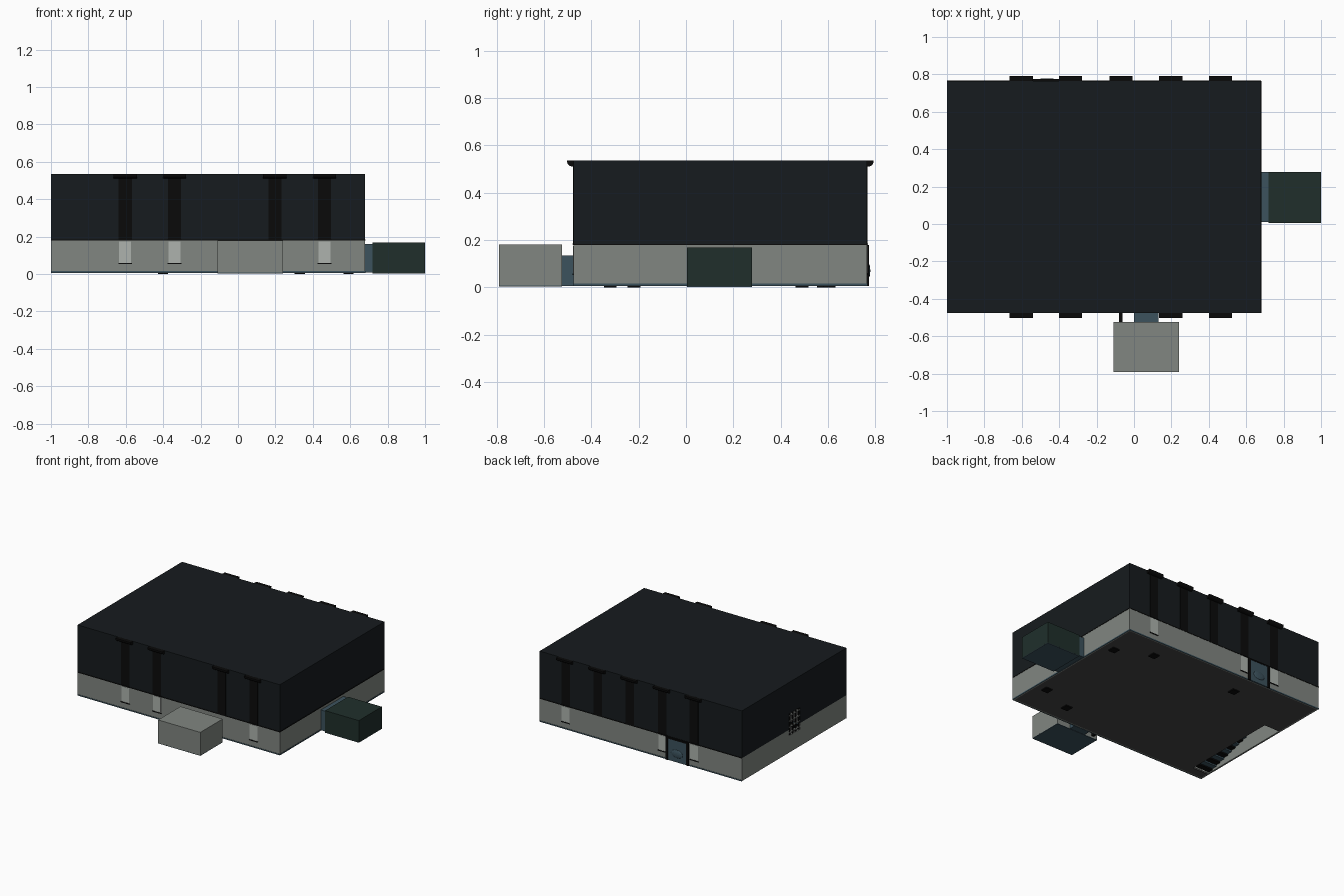
import bpy, bmesh
from math import pi, cos, sin

if "Cube" in bpy.data.objects:
    bpy.data.objects.remove(bpy.data.objects["Cube"])

def mat(name, r, g, b):
    m = bpy.data.materials.new(name)
    m.diffuse_color = (r, g, b, 1)
    m.use_nodes = True
    m.node_tree.nodes["Principled BSDF"].inputs["Base Color"].default_value = m.diffuse_color
    return m

DARK = mat("dark_cladding", 0.008, 0.011, 0.013)
BLACK = mat("black_trim", 0.003, 0.003, 0.003)
GREY = mat("plaster", 0.22, 0.24, 0.22)
PALE = mat("pale_panel", 0.42, 0.45, 0.42)
BLUE = mat("blue_steel", 0.045, 0.085, 0.11)
GREEN = mat("dark_green", 0.014, 0.028, 0.024)
FLOOR = mat("floor_grey", 0.06, 0.06, 0.06)

def from_bm(name, bm, m):
    bmesh.ops.recalc_face_normals(bm, faces=bm.faces)
    me = bpy.data.meshes.new(name)
    bm.to_mesh(me)
    bm.free()
    ob = bpy.data.objects.new(name, me)
    bpy.context.collection.objects.link(ob)
    if m:
        me.materials.append(m)
    return ob

def box(name, x, y, z, m=None):
    bm = bmesh.new()
    bmesh.ops.create_cube(bm, size=1)
    for v in bm.verts:
        for i, (a, b) in enumerate((x, y, z)):
            v.co[i] = a if v.co[i] < 0 else b
    return from_bm(name, bm, m)

def prism_x(name, pts, x0, x1, m):
    """Extrude a (y, z) profile along x."""
    bm = bmesh.new()
    f = bm.faces.new([bm.verts.new((x0, y, z)) for y, z in pts])
    r = bmesh.ops.extrude_face_region(bm, geom=[f])
    for v in r["geom"]:
        if isinstance(v, bmesh.types.BMVert):
            v.co.x = x1
    return from_bm(name, bm, m)

def cut(ob, cutter):
    md = ob.modifiers.new("opening", 'BOOLEAN')
    md.operation, md.object, md.solver = 'DIFFERENCE', cutter, 'EXACT'

X0, X1, Y0, Y1, ZM, ZT = -1, 0.68, -0.475, 0.765, 0.18, 0.535
T = 0.012

# opening helpers
stair_hole = box("stair_opening_cutter", (X0 + T, -0.86), (-0.40, 0.36), (-0.05, 0.05))
wall_hole = box("side_opening_cutter", (-1.05, -0.95), (0.075, 0.205), (0.135, 0.30))
for c in (stair_hole, wall_hole):
    c.hide_render = True
    c.hide_viewport = True

# walls: grey lower band and dark upper band
for level, z, m in (("lower", (0.008, ZM), GREY), ("upper", (ZM, ZT - T), DARK)):
    box(level + "_front_wall", (X0, X1), (Y0, Y0 + T), z, m)
    box(level + "_back_wall", (X0, X1), (Y1 - T, Y1), z, m)
    box(level + "_right_wall", (X1 - T, X1), (Y0 + T, Y1 - T), z, m)
    left = box(level + "_left_wall", (X0, X0 + T), (Y0 + T, Y1 - T), z, m)
    cut(left, wall_hole)
box("roof", (X0, X1), (Y0, Y1), (ZT - T, ZT), DARK)
floor = box("floor", (X0 + T, X1 - T), (Y0 + T, Y1 - T), (0.008, 0.02), FLOOR)
cut(floor, stair_hole)

# thin trims at the foot and between the bands
e = 0.002
for name, z, m in (("skirting", (0.006, 0.015), BLUE), ("band_trim", (0.178, 0.184), BLACK)):
    box(name + "_front", (X0, X1), (Y0 - e, Y0 + e), z, m)
    box(name + "_back", (X0, X1), (Y1 - e, Y1 + e), z, m)
    box(name + "_right", (X1 - e, X1 + e), (Y0, Y1), z, m)

# rounded rib ends under the roof edge, with pale panels and sills below
arc = [(0.002 + 0.025 * cos(a * pi / 12), ZT - 0.007 - 0.018 * sin(a * pi / 12)) for a in range(7)]
for side, yw, s in (("front", Y0, -1), ("back", Y1, 1)):
    for i, x in enumerate((-0.603, -0.34, -0.07, 0.197, 0.463)):
        if side == "front" and i == 2:
            continue
        prof = [(yw - s * 0.005, ZT), (yw + s * 0.027, ZT)] + [(yw + s * d, z) for d, z in arc]
        prof.append((yw - s * 0.005, ZT - 0.025))
        prism_x(f"rib_end_{side}_{i}", prof, x - 0.062, x + 0.062, BLACK)
        d0, d1 = sorted((yw, yw + s * 0.002))
        box(f"rib_{side}_{i}", (x - 0.035, x + 0.035), (d0, d1), (0.184, 0.51), BLACK)
        if i != 3 and i != 2:
            box(f"pale_panel_{side}_{i}", (x - 0.032, x + 0.032), (d0, d1), (0.06, 0.175), PALE)
            for z in (0.053, 0.18):
                box(f"sill_{side}_{i}", (x - 0.037, x + 0.037), sorted((yw, yw + s * 0.004)), (z, z + 0.006), BLACK)

# back door with frame and handle
box("back_door", (-0.54, -0.39), (Y1, 0.772), (0.008, 0.168), BLUE)
for n, x in (("left", (-0.56, -0.54)), ("right", (-0.39, -0.37))):
    box("door_jamb_" + n, x, (Y1, 0.774), (0.006, 0.178), BLACK)
box("door_lintel", (-0.56, -0.37), (Y1, 0.774), (0.168, 0.178), BLACK)
bm = bmesh.new()
bmesh.ops.create_uvsphere(bm, u_segments=16, v_segments=8, radius=1)
for v in bm.verts:
    v.co = (-0.465 + v.co.x * 0.05, 0.771 + v.co.y * 0.008, 0.07 + v.co.z * 0.03)
from_bm("door_boss", bm, BLUE)

# louvred opening in the left wall
for i in range(4):
    y = 0.085 + i * 0.036
    box(f"grille_upright_{i}", (-0.998, -0.99), (y - 0.005, y + 0.005), (0.135, 0.30), BLACK)
for i in range(4):
    z = 0.155 + i * 0.042
    box(f"grille_bar_{i}", (-0.998, -0.99), (0.075, 0.205), (z - 0.005, z + 0.005), PALE)

# stair rising inside the floor opening
steps = 11
for i in range(steps):
    y, z = -0.38 + i * 0.04, 0.012 + i * 0.011
    box(f"stair_tread_{i}", (-0.985, -0.87), (y, y + 0.04), (z, z + 0.012), BLUE if i % 2 else BLACK)

# front annex and its passage
box("front_annex", (-0.11, 0.24), (-0.79, -0.525), (0.008, ZM), GREY)
box("front_annex_base", (-0.11, 0.24), (-0.79, -0.525), (0.004, 0.0079), BLUE)
box("front_passage", (0, 0.13), (-0.525, Y0), (0.006, 0.135), BLUE)
box("front_passage_pipe", (-0.08, -0.062), (-0.525, Y0), (0.02, 0.13), BLACK)

# right annex and its passage
box("right_annex", (0.72, 1), (0.005, 0.278), (0.006, 0.168), GREEN)
box("right_annex_base", (0.72, 1), (0.005, 0.278), (0.002, 0.0059), BLUE)
box("right_passage", (X1, 0.72), (0.012, 0.278), (0.008, 0.16), BLUE)

# small feet below the floor
for i, (x, y) in enumerate(((0.59, 0.49), (0.33, 0.605), (0.59, -0.22), (0.33, -0.32), (-0.40, 0.58))):
    box(f"floor_pad_{i}", (x - 0.027, x + 0.027), (y - 0.027, y + 0.027), (0, 0.009), BLACK)
